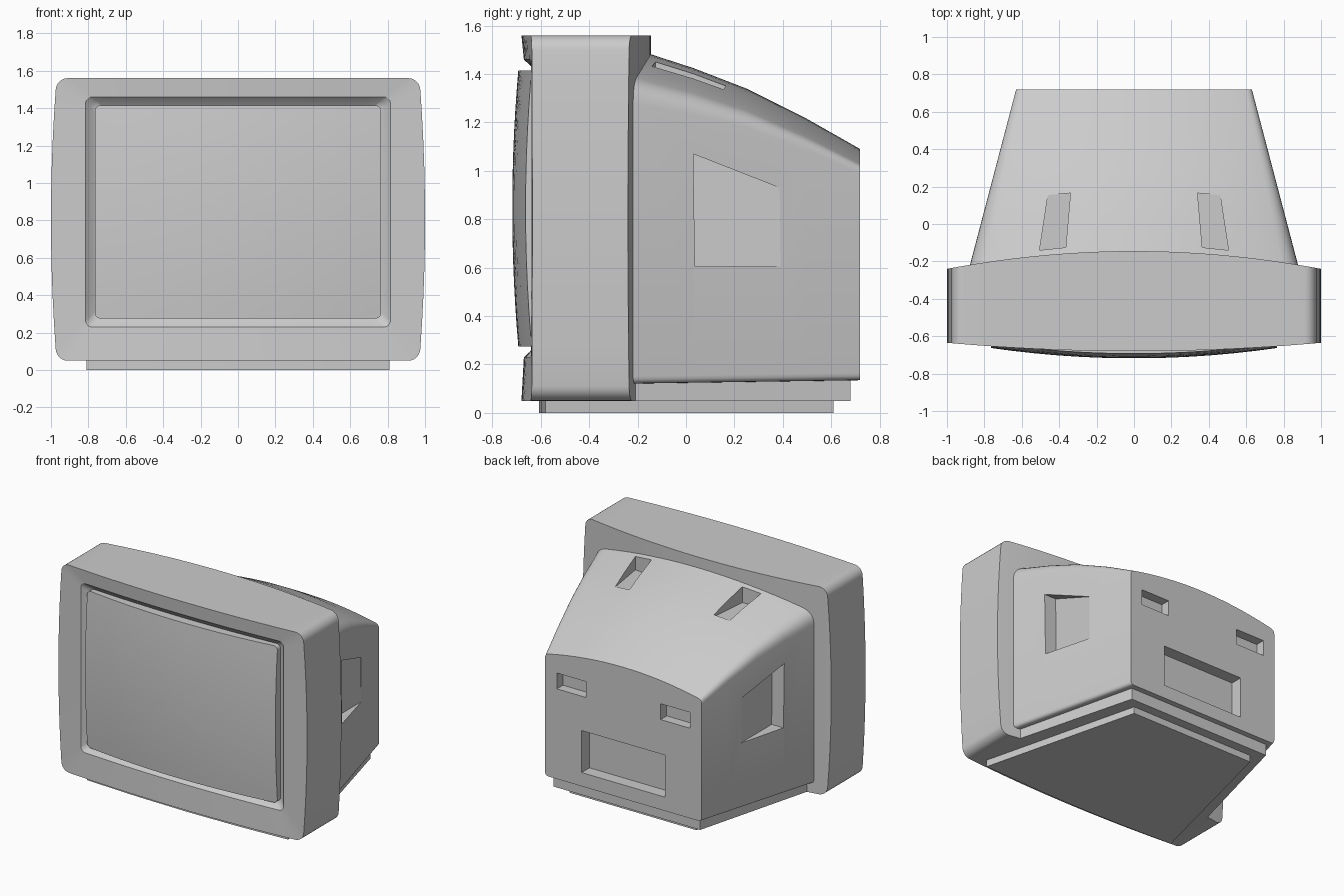
import bpy, bmesh, math
from mathutils import Vector

if "Cube" in bpy.data.objects:
    bpy.data.objects.remove(bpy.data.objects["Cube"])


def finish(name, bm, angle=30):
    bmesh.ops.recalc_face_normals(bm, faces=bm.faces)
    me = bpy.data.meshes.new(name)
    bm.to_mesh(me)
    bm.free()
    ob = bpy.data.objects.new(name, me)
    bpy.context.collection.objects.link(ob)
    smooth(ob, angle)
    return ob


def smooth(ob, angle=30):
    bpy.ops.object.select_all(action='DESELECT')
    ob.select_set(True)
    bpy.context.view_layer.objects.active = ob
    bpy.ops.object.shade_smooth_by_angle(angle=math.radians(angle))


def outline(hw, hh, r, bulge=0.0):
    """Closed rounded rectangle in x/z; index 0 is the middle of the +x side."""
    q = [(hw, (hh - r) * i / 5) for i in range(5)]
    q += [(hw - r + r * math.cos(a), hh - r + r * math.sin(a))
          for a in [math.pi / 2 * i / 6 for i in range(7)]]
    q += [((hw - r) * (1 - i / 10), hh) for i in range(1, 11)]
    q = [(x * (1 - bulge * (z / hh) ** 2), z) for x, z in q]
    top = q + [(-x, z) for x, z in q[-2::-1]]
    return top + [(x, -z) for x, z in top[-2:0:-1]]


def add_ring(bm, pts, cz, fy):
    return [bm.verts.new((x, fy(x, z), cz + z)) for x, z in pts]


def bridge(bm, a, b):
    n = len(a)
    for i in range(n):
        j = (i + 1) % n
        bm.faces.new((a[i], a[j], b[j], b[i]))


def strip_cap(bm, r):
    """Cap a ring with vertical strips so that it follows the curve in x."""
    n = len(r)
    bm.faces.new((r[0], r[1], r[n - 1]))
    for i in range(1, n // 2 - 1):
        bm.faces.new((r[i], r[i + 1], r[n - i - 1], r[n - i]))
    bm.faces.new((r[n // 2 - 1], r[n // 2], r[n // 2 + 1]))


def prism(bm, pts, offset):
    a = [bm.verts.new(p) for p in pts]
    b = [bm.verts.new(Vector(p) + Vector(offset)) for p in pts]
    bm.faces.new(a)
    bm.faces.new(b)
    bridge(bm, a, b)


# Front bezel: bowed frame with a recessed lip around the screen
def front(x, z):
    return -0.68 + 0.045 * x * x


bm = bmesh.new()
outer = outline(1.0, 0.755, 0.06, 0.03)
rings = [add_ring(bm, outer, 0.805, lambda x, z: -0.145 - 0.095 * x * x),
         add_ring(bm, outer, 0.805, front)]
for hw, hh, depth in ((0.815, 0.615, 0.010), (0.79, 0.592, 0.035), (0.765, 0.57, 0.052)):
    rings.append(add_ring(bm, outline(hw, hh, 0.035), 0.845,
                          lambda x, z, d=depth: front(x, z) + d))
for a, b in zip(rings, rings[1:]):
    bridge(bm, a, b)
strip_cap(bm, rings[0])
strip_cap(bm, rings[-1])
finish("bezel", bm)

# Bulging screen
bm = bmesh.new()
edge = outline(0.765, 0.57, 0.03)


def glass(x, z):
    return -0.718 + 0.055 * (x / 0.765) ** 2 + 0.025 * (z / 0.57) ** 2


rings = [add_ring(bm, edge, 0.845, lambda x, z: -0.58)]
for s in (1, 0.85, 0.7, 0.55, 0.4, 0.25, 0.1):
    rings.append(add_ring(bm, [(x * s, z * s) for x, z in edge], 0.845, glass))
for a, b in zip(rings, rings[1:]):
    bridge(bm, a, b)
bm.faces.new(rings[0])
strip_cap(bm, rings[-1])
finish("screen", bm)


# Rear housing: arched sections lofted from front to back
def bezier(p, c, q, n=6):
    return [tuple((1 - t) ** 2 * a + 2 * t * (1 - t) * b + t * t * d
                  for a, b, d in zip(p, c, q)) for t in [i / n for i in range(n + 1)]]


bm = bmesh.new()
rings = []
for y, zc in ((-0.3, 1.535), (-0.155, 1.485), (0.03, 1.425), (0.25, 1.34),
              (0.5, 1.215), (0.72, 1.09)):
    t = (y + 0.3) / 1.02
    w = 0.88 - 0.263 * (y + 0.23)
    drop = 0.15 - 0.08 * t
    r = 0.09 - 0.06 * t
    zb = 0.12 + 0.015 * t
    arch = [(w - r) * i / 8 for i in range(9)]
    half = [(x, zc - drop * (x / w) ** 2) for x in arch]
    half += bezier(half[-1], (w, zc - drop), (w, zc - drop - r))[1:]
    half += bezier((w, zb + 0.03), (w, zb), (w - 0.03, zb), 4)
    half.append((0, zb))
    pts = half + [(-x, z) for x, z in half[-2:0:-1]]
    rings.append([bm.verts.new((x, y, z)) for x, z in pts])
for a, b in zip(rings, rings[1:]):
    bridge(bm, a, b)
bm.faces.new(rings[0])
bm.faces.new(rings[-1])
housing = finish("rear_housing", bm)

# Recesses cut into the housing sides, top and back
bm = bmesh.new()
for s in (-1, 1):
    prism(bm, [(s * 0.715, y, z) for y, z in
               ((0.03, 1.07), (0.387, 0.93), (0.39, 0.605), (0.037, 0.605))], (s * 0.3, 0, 0))
    prism(bm, [(s * x, y, 1.335) for x, y in
               ((0.34, 0.165), (0.46, 0.155), (0.505, -0.14), (0.365, -0.125))], (0, 0, 0.3))
    prism(bm, [(s * x, 0.65, z) for x, z in
               ((0.30, 0.79), (0.535, 0.79), (0.535, 0.905), (0.30, 0.905))], (0, 0.2, 0))
prism(bm, [(x, 0.63, z) for x, z in
           ((-0.335, 0.235), (0.335, 0.235), (0.335, 0.54), (-0.335, 0.54))], (0, 0.2, 0))
cutter = finish("recess_cutter", bm)
cutter.hide_render = True
mod = housing.modifiers.new("recesses", 'BOOLEAN')
mod.operation = 'DIFFERENCE'
mod.solver = 'EXACT'
mod.object = cutter
bpy.ops.object.select_all(action='DESELECT')
housing.select_set(True)
bpy.context.view_layer.objects.active = housing
bpy.ops.object.modifier_apply(modifier=mod.name)
bpy.data.objects.remove(cutter)
smooth(housing)

# Tapered plinth under the housing, and the base it stands on
bm = bmesh.new()
prism(bm, [(x, y, 0.05) for x, y in
           ((-0.83, -0.23), (0.83, -0.23), (0.59, 0.68), (-0.59, 0.68))], (0, 0, 0.1))
finish("plinth", bm)
bm = bmesh.new()
prism(bm, [(x, y, 0) for x, y in
           ((-0.81, -0.58), (-0.4, -0.6), (0, -0.607), (0.4, -0.6), (0.81, -0.58),
            (0.51, 0.61), (-0.51, 0.61))], (0, 0, 0.06))
finish("base", bm)
